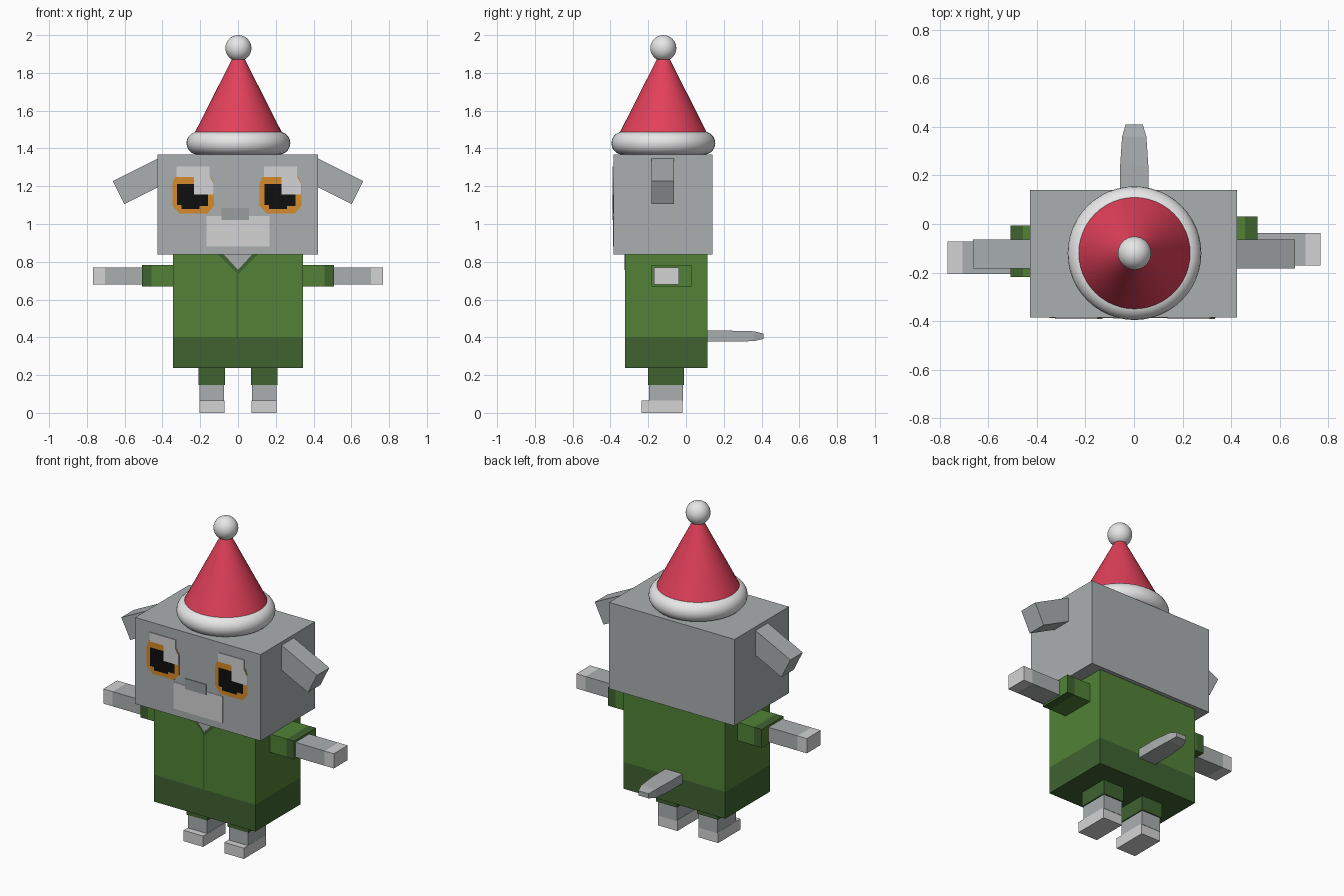
import bpy
import bmesh
import math
from mathutils import Matrix, Vector

if "Cube" in bpy.data.objects:
    bpy.data.objects.remove(bpy.data.objects["Cube"], do_unlink=True)


def material(name, r, g, b):
    # 8-bit display colour converted to linear
    lin = [((c / 255 + 0.055) / 1.055) ** 2.4 for c in (r, g, b)] + [1]
    m = bpy.data.materials.new(name)
    m.use_nodes = True
    m.diffuse_color = lin
    m.node_tree.nodes["Principled BSDF"].inputs["Base Color"].default_value = lin
    return m


GREY = material("fur grey", 170, 175, 175)
PALE = material("pale grey", 212, 212, 212)
NOSE = material("nose grey", 152, 157, 157)
BLACK = material("black", 14, 14, 14)
ORANGE = material("orange", 214, 138, 42)
GREEN = material("jacket green", 82, 130, 54)
DARK = material("dark green", 62, 98, 48)
RED = material("hat red", 226, 64, 90)
WHITE = material("hat white", 235, 235, 235)


def finish(name, bm, *mats):
    bmesh.ops.recalc_face_normals(bm, faces=bm.faces)
    mesh = bpy.data.meshes.new(name)
    bm.to_mesh(mesh)
    bm.free()
    for m in mats:
        mesh.materials.append(m)
    obj = bpy.data.objects.new(name, mesh)
    bpy.context.collection.objects.link(obj)
    return obj


def box(name, x, y, z, *mats, cut=None, rule=None):
    """Box from ranges; cut = (axis, position) adds a loop, rule picks second colour."""
    bm = bmesh.new()
    bmesh.ops.create_cube(bm, size=1)
    for v in bm.verts:
        v.co = [r[0] if c < 0 else r[1] for c, r in zip(v.co, (x, y, z))]
    if cut:
        axis, pos = cut
        normal = Vector((0, 0, 0))
        normal[axis] = 1
        bmesh.ops.bisect_plane(bm, geom=bm.verts[:] + bm.edges[:] + bm.faces[:],
                               plane_co=normal * pos, plane_no=normal)
        bm.normal_update()
        for f in bm.faces:
            f.material_index = int(rule(f))
    return finish(name, bm, *mats)


def plate(name, points, front, mat, depth=0.006):
    """Thin flat panel facing -y, drawn as an (x, z) outline."""
    bm = bmesh.new()
    face = bm.faces.new([bm.verts.new((px, front + depth, pz)) for px, pz in points])
    new = bmesh.ops.extrude_face_region(bm, geom=[face])["geom"]
    bmesh.ops.translate(bm, vec=(0, -depth, 0),
                        verts=[v for v in new if isinstance(v, bmesh.types.BMVert)])
    return finish(name, bm, mat)


def rect(x0, x1, z0, z1):
    return [(x0, z0), (x1, z0), (x1, z1), (x0, z1)]


# Head and jacket
HEAD_Y, BODY_Y = -0.385, -0.322
box("head", (-0.427, 0.423), (HEAD_Y, 0.14), (0.838, 1.367), GREY)
box("jacket", (-0.345, 0.343), (BODY_Y, 0.115), (0.238, 0.84), GREEN, DARK,
    cut=(2, 0.402), rule=lambda f: f.calc_center_median().z < 0.4)

# Jacket front
plate("collar", [(-0.105, 0.839), (0, 0.735), (0.105, 0.839)], BODY_Y - 0.002, DARK)
plate("neck_fur", [(-0.075, 0.839), (0, 0.757), (0.075, 0.839)], BODY_Y - 0.004, GREY)
plate("jacket_seam", rect(-0.009, -0.001, 0.402, 0.74), BODY_Y - 0.002, DARK)

# Muzzle and nose
plate("muzzle", rect(-0.167, 0.167, 0.88, 1.042), HEAD_Y - 0.002, PALE)
plate("nose", rect(-0.087, 0.057, 1.022, 1.086), HEAD_Y - 0.004, NOSE)

# Eyes, the same design on both sides
for side, cx in (("right", -0.238), ("left", 0.225)):
    def at(points):
        return [(cx + px, pz) for px, pz in points]

    plate(side + "_iris", at([(-0.07, 1.055), (0.075, 1.055), (0.11, 1.095), (0.11, 1.215),
                              (0.095, 1.25), (-0.095, 1.25), (-0.11, 1.215), (-0.11, 1.095)]),
          HEAD_Y - 0.002, ORANGE)
    plate(side + "_pupil", at([(-0.06, 1.08), (0.035, 1.08), (0.035, 1.095), (0.08, 1.095),
                               (0.08, 1.155), (0.005, 1.155), (0.005, 1.212),
                               (-0.085, 1.212), (-0.085, 1.1), (-0.06, 1.1)]),
          HEAD_Y - 0.004, BLACK)
    plate(side + "_eye_shine", at([(0.005, 1.155), (0.108, 1.155), (0.108, 1.215),
                                   (0.088, 1.25), (0.088, 1.305), (-0.088, 1.305),
                                   (-0.088, 1.25), (0.005, 1.25)]),
          HEAD_Y - 0.005, PALE)

# Ears, arms and legs on each side (arms sit slightly staggered)
for side, s, shift in (("left", 1, 0.0), ("right", -1, -0.036)):
    ear = box(side + "_ear", (-0.15, 0.15), (-0.06, 0.06), (-0.068, 0.068), GREY)
    ear.data.transform(Matrix.Translation((s * 0.498, -0.123, 1.233))
                       @ Matrix.Rotation(s * math.radians(26.5), 4, "Y"))

    def span(a, b):
        return tuple(sorted((s * a, s * b)))

    box(side + "_sleeve", span(0.3, 0.508), (-0.182 + shift, 0.03 + shift), (0.67, 0.782),
        GREEN, DARK, cut=(0, s * 0.457),
        rule=lambda f: abs(f.calc_center_median().x) > 0.457 and abs(f.normal.x) < 0.5)
    box(side + "_arm", span(0.45, 0.768), (-0.17 + shift, -0.036 + shift), (0.68, 0.77),
        GREY, PALE, cut=(0, s * 0.705),
        rule=lambda f: abs(f.calc_center_median().x) > 0.704)

    box(side + "_trouser", span(0.068, 0.21), (-0.2, -0.01), (0.148, 0.25), DARK)
    box(side + "_leg", span(0.074, 0.203), (-0.195, -0.017), (0.06, 0.2), GREY)
    box(side + "_foot", span(0.072, 0.204), (-0.235, -0.019), (0, 0.066), PALE)

# Tail, tapering to a blunt tip
bm = bmesh.new()
for y, w, h in ((0.1, 0.058, 0.029), (0.24, 0.058, 0.029), (0.36, 0.05, 0.026), (0.41, 0.035, 0.014)):
    for sx in (-1, 1):
        for sz in (-1, 1):
            bm.verts.new((sx * w + 0.001, y, 0.406 + sz * h))
bmesh.ops.convex_hull(bm, input=bm.verts)
bmesh.ops.dissolve_limit(bm, angle_limit=0.02, verts=bm.verts, edges=bm.edges)
finish("tail", bm, GREY)


# Hat: cone, rolled brim and bobble
def smooth(name, mat):
    obj = bpy.context.object
    obj.name = obj.data.name = name
    obj.data.materials.append(mat)
    bpy.ops.object.shade_smooth_by_angle(angle=math.radians(40))


HAT_Y = -0.12
bpy.ops.mesh.primitive_cone_add(vertices=48, radius1=0.258, radius2=0.005, depth=0.5,
                                location=(0.002, HAT_Y, 1.68))
smooth("hat_cone", RED)
bpy.ops.mesh.primitive_torus_add(major_radius=0.214, minor_radius=0.061, major_segments=48,
                                 minor_segments=20, location=(0.002, HAT_Y, 1.428))
smooth("hat_brim", WHITE)
bpy.ops.mesh.primitive_uv_sphere_add(segments=32, ring_count=16, radius=0.069,
                                     location=(0.002, HAT_Y, 1.931))
smooth("hat_bobble", WHITE)
